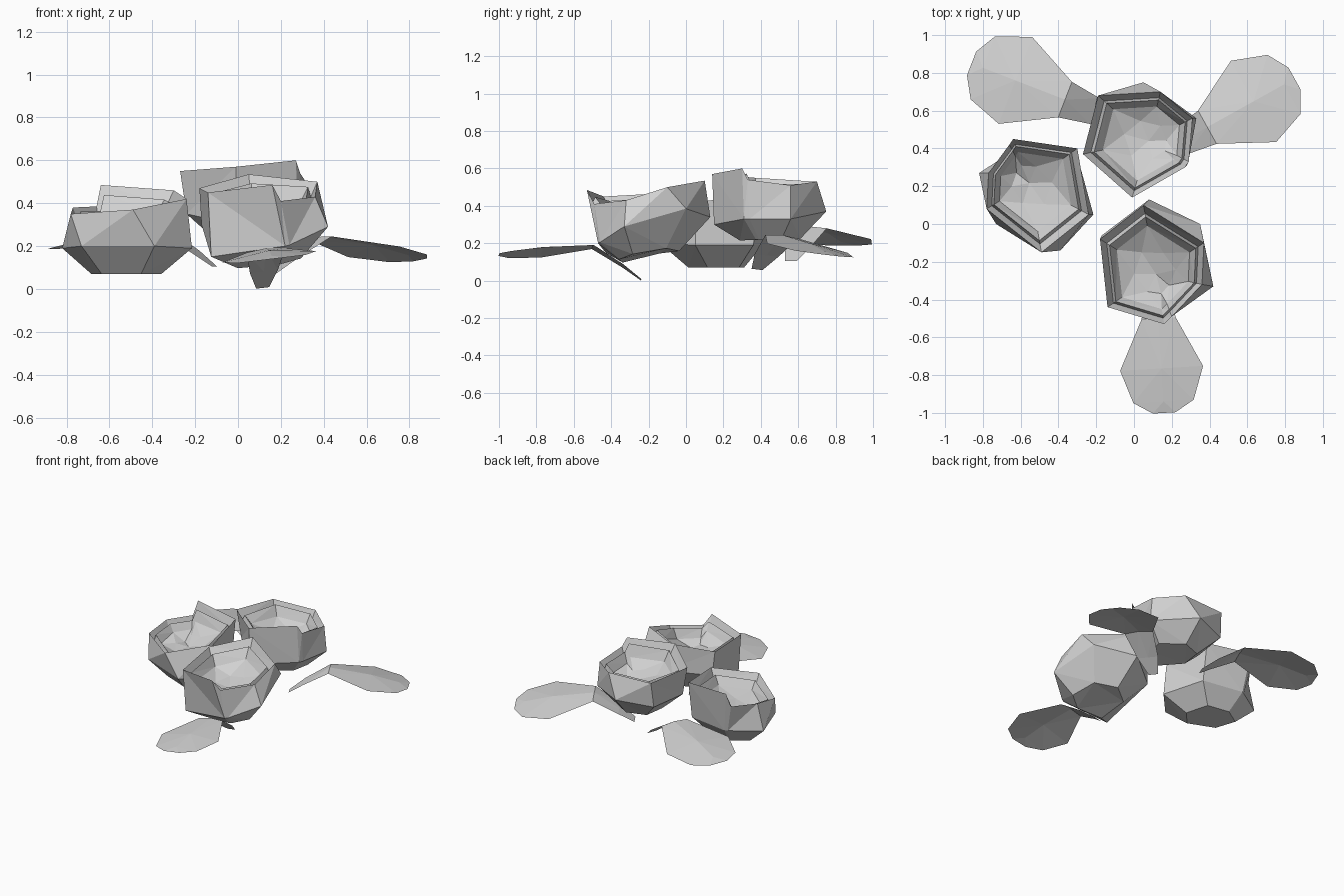
import bpy, bmesh, random
from mathutils import Vector

random.seed(4)
cube = bpy.data.objects.get("Cube")
if cube:
    bpy.data.objects.remove(cube, do_unlink=True)

# single matte grey
grey = bpy.data.materials.new("plain_grey")
grey.use_nodes = True
colour = (0.64, 0.64, 0.64, 1)
grey.diffuse_color = colour
grey.node_tree.nodes["Principled BSDF"].inputs["Base Color"].default_value = colour


def finish(name, bm):
    bmesh.ops.triangulate(bm, faces=bm.faces[:])
    mesh = bpy.data.meshes.new(name)
    bm.to_mesh(mesh)
    bm.free()
    mesh.materials.append(grey)
    obj = bpy.data.objects.new(name, mesh)
    bpy.context.collection.objects.link(obj)


def bridge(bm, lower, upper):
    count = len(lower)
    for i in range(count):
        j = (i + 1) % count
        bm.faces.new((lower[i], lower[j], upper[j], upper[i]))


def mean(points):
    return sum(points, Vector()) / len(points)


def blossom(name, rim, belt, base_z, base_tilt):
    """Faceted outer bowl of petals around an inner cup."""
    bm = bmesh.new()
    rim = [Vector(p) for p in rim]
    belt = [Vector(p) for p in belt]
    mid, low = mean(rim), mean(belt)

    # underside: small base widening to the belt
    base = []
    for p in belt:
        q = low.lerp(p, 0.54)
        base.append(Vector((q.x, q.y, base_z + base_tilt * (q.z - low.z))))

    # inner layers: a narrow groove behind the petals, then a hollow cup
    def layer(scale, drop, half_turn=False):
        ring = []
        for i, p in enumerate(rim):
            if half_turn:
                p = (p + rim[(i + 1) % len(rim)]) / 2
            q = mid.lerp(p, scale)
            q.z -= drop + random.uniform(-0.012, 0.012)
            ring.append(q)
        return ring

    layers = [base, belt, rim, layer(0.88, 0.07), layer(0.83, 0.025),
              layer(0.7, 0.09), layer(0.42, 0.13, True)]
    rings = [[bm.verts.new(p) for p in points] for points in layers]
    for a, b in zip(rings, rings[1:]):
        bridge(bm, a, b)
    bm.faces.new(rings[0])
    heart = bm.verts.new(mid - Vector((0, 0, 0.15)))
    last = rings[-1]
    for i, v in enumerate(last):
        bm.faces.new((v, last[(i + 1) % len(last)], heart))
    bmesh.ops.recalc_face_normals(bm, faces=bm.faces[:])
    finish(name, bm)


def leaf(name, base, tip, width=1.0, rise=0.0, droop=0.0, roll=0.0):
    """Thin bent leaf: narrow sloping stalk, broad blunt blade."""
    bm = bmesh.new()
    start = Vector((*base, rise))
    run = Vector((*tip, rise)) - start
    side = Vector((-run.y, run.x, 0)).normalized()
    side.z = roll
    # distance along leaf, half width, height, ridge height
    sections = [(0, 0.03, 0.005, 0), (0.13, 0.065, 0.08, 0),
                (0.34, 0.09, 0.18, 0.01), (0.69, 0.22, 0.15, 0.03),
                (0.92, 0.16, 0.14, 0.015), (1, 0.06, 0.14, 0)]
    rows = []
    for along, half, z, ridge in sections:
        sag = droop * max(0, along - 0.34)
        centre = start + run * along + Vector((0, 0, z - sag))
        reach = side * half * width
        keel = centre + Vector((0, 0, ridge))
        rows.append([bm.verts.new(p) for p in (centre - reach, keel, centre + reach)])
    for a, b in zip(rows, rows[1:]):
        for k in range(2):
            bm.faces.new((a[k], b[k], b[k + 1], a[k + 1]))
    finish(name, bm)


# three blossoms, each with one petal standing above its neighbour
blossom("back_blossom",
        [(-.27, .37, .55), (-.01, .14, .57), (.27, .3, .6), (.29, .33, .54),
         (.31, .56, .51), (.14, .7, .53), (-.19, .68, .53)],
        [(-.24, .38, .35), (-.01, .15, .3), (.28, .31, .33), (.29, .34, .33),
         (.33, .56, .33), (.05, .75, .37), (-.2, .66, .35)], 0.22, 0.25)
blossom("side_blossom",
        [(-.78, .08, .35), (-.49, -.15, .37), (-.24, .05, .42), (-.3, .4, .46),
         (-.64, .45, .485), (-.66, .42, .385), (-.77, .27, .38)],
        [(-.73, 0, .2), (-.39, -.14, .2), (-.215, .05, .19), (-.3, .36, .19),
         (-.6, .41, .19), (-.62, .4, .19), (-.82, .27, .19)], 0.07, 0)
blossom("front_blossom",
        [(-.14, -.44, .45), (.16, -.53, .485), (.2, -.49, .41),
         (.36, -.32, .43), (.37, -.1, .5), (.05, .1, .535), (-.18, -.08, .47)],
        [(-.125, -.43, .15), (.22, -.47, .2), (.24, -.46, .205),
         (.42, -.33, .29), (.35, 0, .385), (.08, .13, .34), (-.17, -.06, .3)],
        0.135, 0.6)

# three leaves fanning out below
leaf("front_leaf", (.115, -.24), (.16, -1), roll=0.12)
leaf("back_right_leaf", (-.11, .56), (-.86, .85), 1.12, 0.1, 0.08)
leaf("back_left_leaf", (.15, .38), (.85, .77), 1.12, 0.055, 0.09, -0.1)
